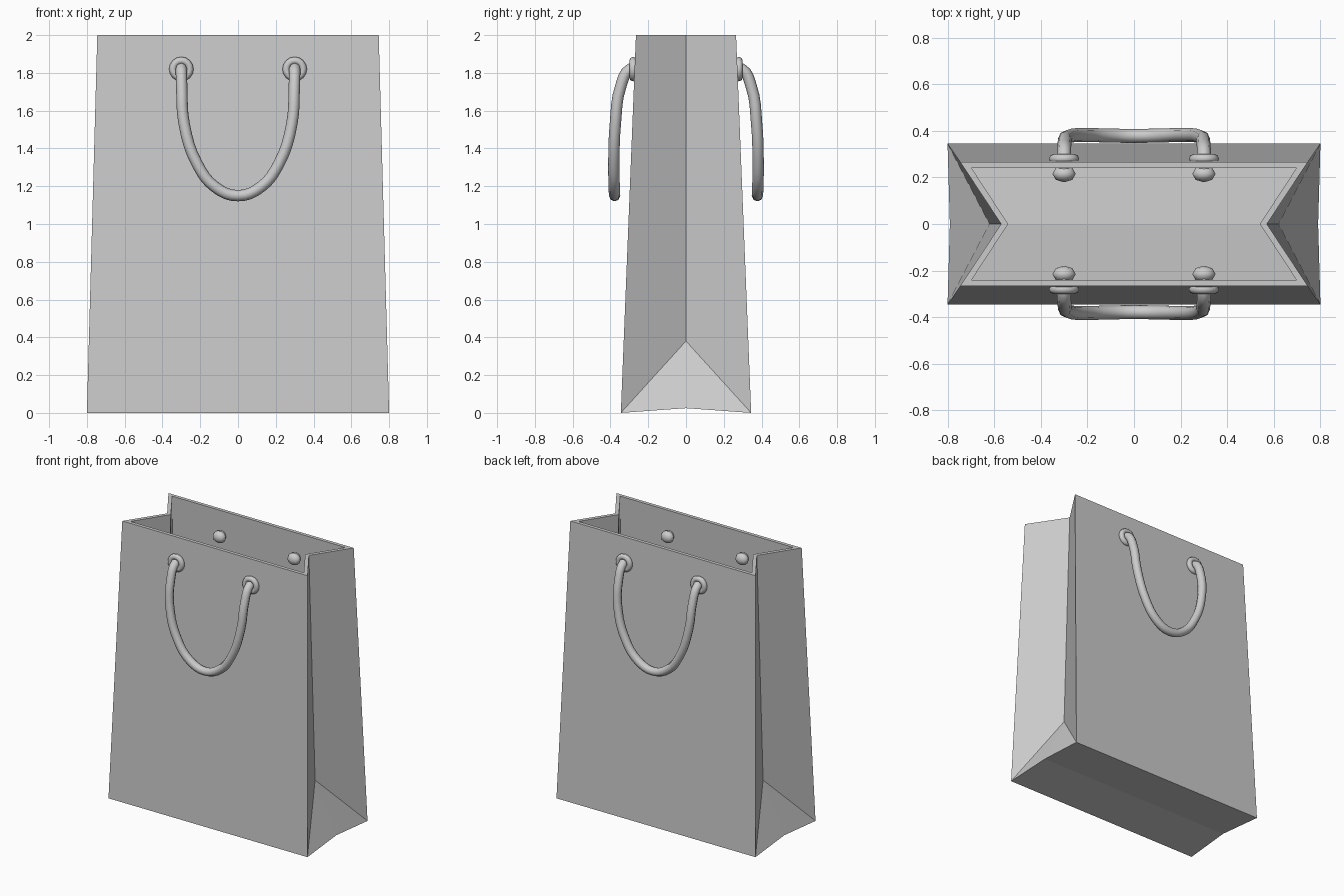
import bpy, bmesh
from math import pi

if "Cube" in bpy.data.objects:
    bpy.data.objects.remove(bpy.data.objects["Cube"])


def smooth(obj):
    bpy.ops.object.select_all(action='DESELECT')
    obj.select_set(True)
    bpy.context.view_layer.objects.active = obj
    bpy.ops.object.shade_smooth_by_angle(angle=pi / 3)


# Paper bag: outer and inner skins with folded-in side gussets, joined at the rim
def skin(bm, bottom, bottom_mid, top, fold, fold_top):
    """Build one skin from its key points; returns the rim loop."""
    cache = {}

    def v(p, sx, sy):
        key = (p[0] * sx, p[1] * sy, p[2])
        if key not in cache:
            cache[key] = bm.verts.new(key)
        return cache[key]

    for sy in (-1, 1):
        bm.faces.new([v(bottom, -1, sy), v(bottom, 1, sy), v(top, 1, sy), v(top, -1, sy)])
        bm.faces.new([v(bottom, -1, sy), v(bottom, 1, sy),
                      v(bottom_mid, 1, 1), v(bottom_mid, -1, 1)])
        for sx in (-1, 1):
            bm.faces.new([v(bottom, sx, sy), v(fold, sx, 1), v(fold_top, sx, 1), v(top, sx, sy)])
            bm.faces.new([v(bottom, sx, sy), v(bottom_mid, sx, 1), v(fold, sx, 1)])
    return [v(top, -1, -1), v(top, 1, -1), v(fold_top, 1, 1),
            v(top, 1, 1), v(top, -1, 1), v(fold_top, -1, 1)]


bm = bmesh.new()
outer = skin(bm, (0.8, 0.345, 0), (0.79, 0, 0.025), (0.745, 0.265, 2),
             (0.62, 0, 0.38), (0.57, 0, 2))
inner = skin(bm, (0.75, 0.32, 0.025), (0.75, 0, 0.05), (0.697, 0.24, 2),
             (0.59, 0, 0.385), (0.54, 0, 2))
for i in range(6):
    j = (i + 1) % 6
    bm.faces.new([outer[i], outer[j], inner[j], inner[i]])
bmesh.ops.recalc_face_normals(bm, faces=bm.faces)
mesh = bpy.data.meshes.new("paper_bag")
bm.to_mesh(mesh)
bm.free()
bpy.context.collection.objects.link(bpy.data.objects.new("paper_bag", mesh))

# Half of the hanging cord, from the hole down to the lowest point
half = [(0.30, 0.22, 1.82), (0.30, 0.295, 1.82), (0.298, 0.345, 1.73),
        (0.285, 0.374, 1.53), (0.217, 0.382, 1.32), (0.12, 0.38, 1.195)]
path = half + [(0, 0.378, 1.15)] + [(-x, y, z) for x, y, z in reversed(half)]

for side, sy in (("front", -1), ("back", 1)):
    # Cord handle
    curve = bpy.data.curves.new(side + "_handle", 'CURVE')
    curve.dimensions = '3D'
    curve.bevel_depth = 0.03
    curve.bevel_resolution = 2
    curve.resolution_u = 4
    curve.use_fill_caps = True
    spline = curve.splines.new('BEZIER')
    spline.bezier_points.add(len(path) - 1)
    for bp, (x, y, z) in zip(spline.bezier_points, path):
        bp.co = (x, y * sy, z)
        bp.handle_left_type = bp.handle_right_type = 'AUTO'
    handle = bpy.data.objects.new(side + "_handle", curve)
    bpy.context.collection.objects.link(handle)
    bpy.ops.object.select_all(action='DESELECT')
    handle.select_set(True)
    bpy.context.view_layer.objects.active = handle
    bpy.ops.object.convert(target='MESH')
    smooth(bpy.context.object)

    for end, sx in (("left", -1), ("right", 1)):
        # Eyelet ring around the hole
        bpy.ops.mesh.primitive_torus_add(major_segments=16, minor_segments=8,
                                         major_radius=0.045, minor_radius=0.02,
                                         location=(0.3 * sx, 0.28 * sy, 1.82),
                                         rotation=(pi / 2, 0, 0))
        bpy.context.object.name = f"{side}_{end}_eyelet"
        smooth(bpy.context.object)
        # Knot on the inside of the wall
        bpy.ops.mesh.primitive_uv_sphere_add(segments=8, ring_count=6, radius=1,
                                             location=(0.3 * sx, 0.215 * sy, 1.82))
        knot = bpy.context.object
        knot.name = f"{side}_{end}_knot"
        knot.scale = (0.05, 0.036, 0.042)
        smooth(knot)
